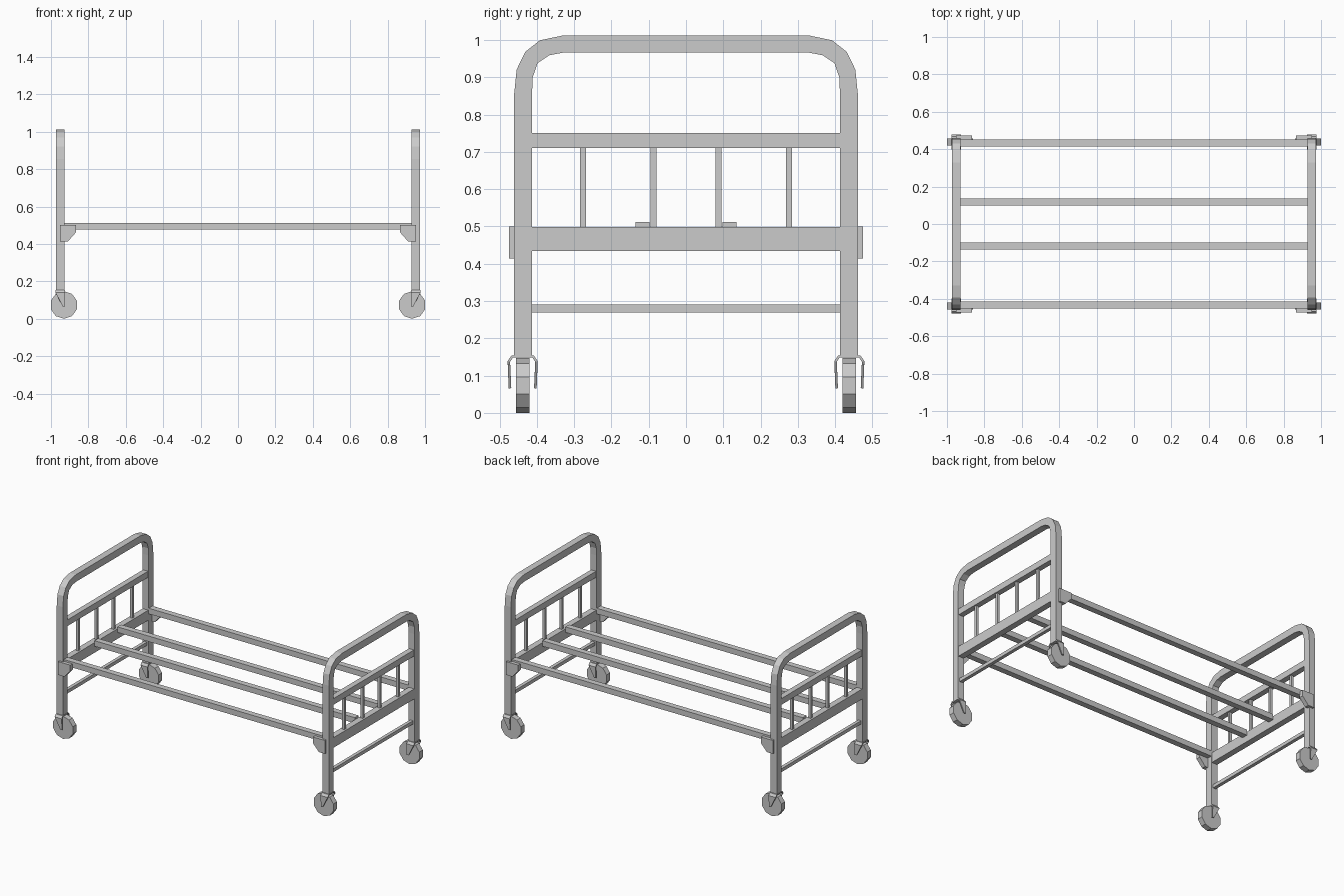
import bpy, bmesh
from math import sin, cos, pi

if "Cube" in bpy.data.objects:
    bpy.data.objects.remove(bpy.data.objects["Cube"])


def make(name, verts, faces):
    me = bpy.data.meshes.new(name)
    me.from_pydata(verts, [], faces)
    bm = bmesh.new()
    bm.from_mesh(me)
    bmesh.ops.recalc_face_normals(bm, faces=bm.faces)
    bm.to_mesh(me)
    bm.free()
    ob = bpy.data.objects.new(name, me)
    bpy.context.collection.objects.link(ob)
    return ob


def prism(name, pts, place, a, b):
    """Extrude a 2D outline from a to b; place maps (u, v, depth) to xyz."""
    n = len(pts)
    verts = [place(u, v, d) for d in (a, b) for u, v in pts]
    faces = [tuple(range(n)), tuple(range(n, 2 * n))]
    faces += [(i, (i + 1) % n, n + (i + 1) % n, n + i) for i in range(n)]
    return make(name, verts, faces)


def box(name, x, y, z):
    pts = [(x[0], z[0]), (x[1], z[0]), (x[1], z[1]), (x[0], z[1])]
    return prism(name, pts, along_y, y[0], y[1])


def along_x(u, v, d):
    return (d, u, v)


def along_y(u, v, d):
    return (u, d, v)


# Half outlines of the bent tube (y, z)
outer = [(.461, .15), (.461, .853), (.454, .921), (.431, .968), (.392, .999), (.33, 1.012)]
inner = [(.413, .15), (.413, .853), (.411, .9), (.398, .938), (.366, .959), (.33, .966)]


def mirrored(pts):
    return pts + [(-y, z) for y, z in reversed(pts)]


EX = .95   # end frame position
CY = .438  # caster position
for sx, end in ((-1, "head"), (1, "foot")):
    cx = sx * EX

    # Bent tube end frame, built as a strip of quads around the section
    o, i = mirrored(outer), mirrored(inner)
    n = len(o)
    verts = []
    for p, q in zip(o, i):
        for (y, z), x in ((p, -.022), (p, .022), (q, .022), (q, -.022)):
            verts.append((cx + x, y, z))
    faces = [(4*k + j, 4*k + (j + 1) % 4, 4*k + 4 + (j + 1) % 4, 4*k + 4 + j)
             for k in range(n - 1) for j in range(4)]
    faces += [(0, 1, 2, 3), tuple(range(4*n - 4, 4*n))]
    make(end + "_frame", verts, faces)

    # Cross bars
    for label, z0, z1, t in (("upper_bar", .71, .75, .018),
                             ("middle_bar", .434, .499, .02),
                             ("lower_bar", .269, .291, .011)):
        box(f"{end}_{label}", (cx - t, cx + t), (-.415, .415), (z0, z1))

    # Spindles
    for y in (-.276, -.087, .087, .276):
        box(end + "_spindle", (cx - .008, cx + .008), (y - .008, y + .008), (.495, .715))

    for sy in (-1, 1):
        # Corner bracket
        pts = [(sx * x, z) for x, z in ((.953, .5), (.867, .5), (.867, .461),
                                        (.909, .414), (.953, .414))]
        prism(end + "_bracket", pts, along_y, sy * .446, sy * .474)

        # Ten-sided wheel
        r, zc, wx = .0735, .0735, sx * .931
        pts = [(wx + r * sin(k * pi / 5), zc + r * cos(k * pi / 5)) for k in range(10)]
        prism(end + "_wheel", pts, along_y, sy * CY - .018, sy * CY + .018)

        # Caster fork, a folded strip with tapered legs
        half = [(.034, .066, .937), (.037, .138, .975), (.028, .151, .975)]
        path = half + [(-d, z, x) for d, z, x in reversed(half)]
        verts = []
        for d, z, x in path:
            verts += [(sx * x, sy * CY + d, z), (sx * .925, sy * CY + d, z)]
        faces = [(2*k, 2*k + 1, 2*k + 3, 2*k + 2) for k in range(len(path) - 1)]
        fork = make(end + "_caster_fork", verts, faces)
        mod = fork.modifiers.new("thickness", 'SOLIDIFY')
        mod.thickness = .007
        mod.offset = 0

# Long rails joining the two ends
for y in (-.433, -.117, .117, .433):
    box("long_rail", (-.93, .93), (y - .019, y + .019), (.476, .512))
